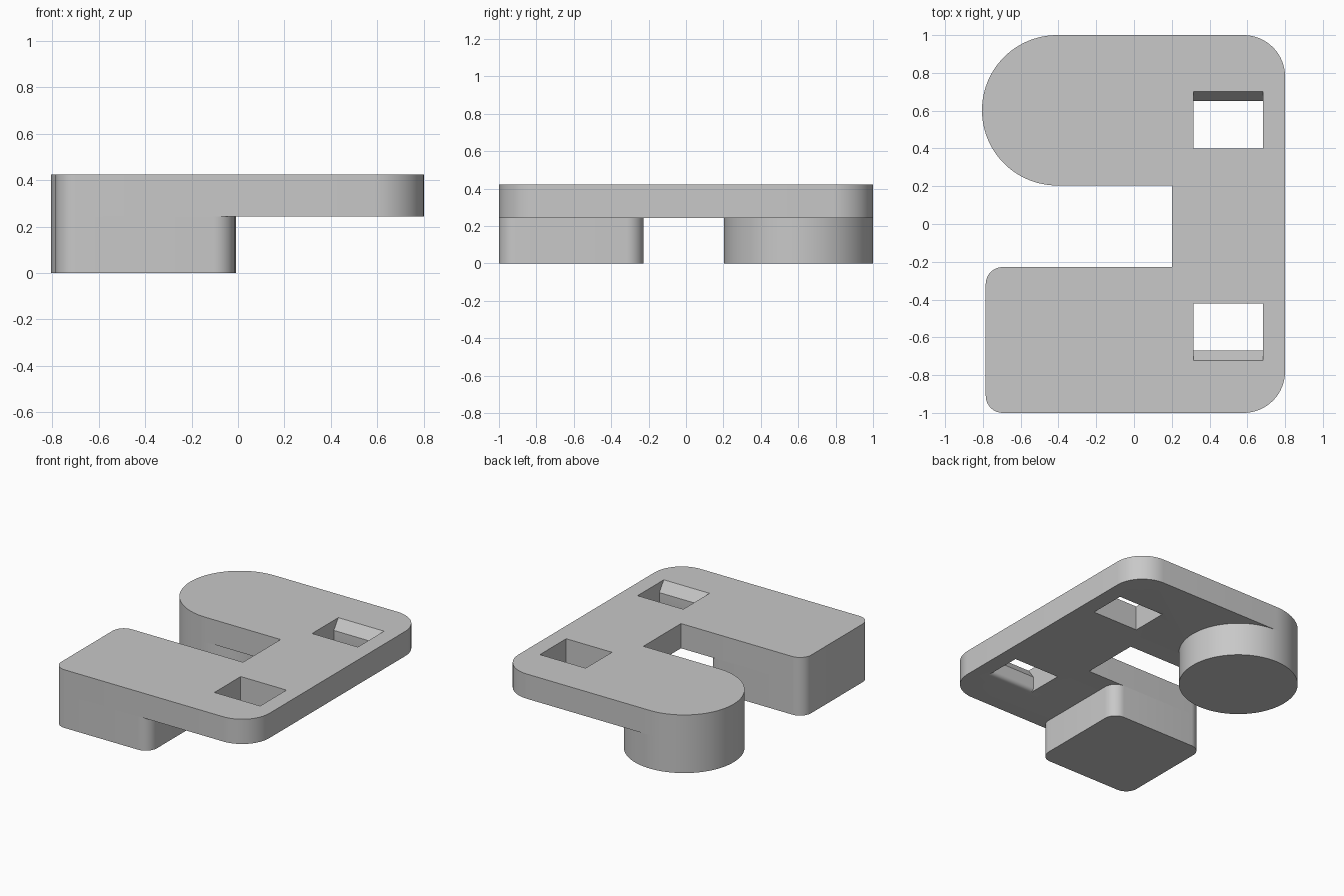
import bpy, bmesh
from math import cos, sin, radians
from mathutils import Vector

if "Cube" in bpy.data.objects:
    bpy.data.objects.remove(bpy.data.objects["Cube"], do_unlink=True)

grey = bpy.data.materials.new("plain grey")
grey.use_nodes = True
grey.diffuse_color = (0.58, 0.58, 0.58, 1)
grey.node_tree.nodes["Principled BSDF"].inputs["Base Color"].default_value = grey.diffuse_color

TOP, UNDER = 0.423, 0.243          # plate faces
ROUND = (-0.407, 0.602, 0.398)     # round end: centre and radius


def arc(cx, cy, r, start, end, steps=16):
    angles = [radians(start + (end - start) * i / steps) for i in range(steps + 1)]
    return [(cx + r * cos(a), cy + r * sin(a)) for a in angles]


def prism(name, points, offset):
    """Extrude a closed loop of 3D points along an offset."""
    bm = bmesh.new()
    face = bm.faces.new([bm.verts.new(p) for p in points])
    made = bmesh.ops.extrude_face_region(bm, geom=[face])["geom"]
    moved = [v for v in made if isinstance(v, bmesh.types.BMVert)]
    bmesh.ops.translate(bm, verts=moved, vec=Vector(offset))
    bmesh.ops.recalc_face_normals(bm, faces=bm.faces)
    mesh = bpy.data.meshes.new(name)
    bm.to_mesh(mesh)
    bm.free()
    mesh.materials.append(grey)
    ob = bpy.data.objects.new(name, mesh)
    bpy.context.collection.objects.link(ob)
    return ob


def slab(name, outline, low, high):
    return prism(name, [(x, y, low) for x, y in outline], (0, 0, high - low))


# Top plate: two arms joined by a bridge, one arm with a round end
outline = (arc(0.58, -0.78, 0.22, -90, 0) + arc(0.58, 0.78, 0.22, 0, 90)
           + arc(*ROUND, 90, 270, 48)
           + [(0.2, 0.204), (0.2, -0.228)]
           + arc(-0.695, -0.318, 0.09, 90, 180, 10)
           + arc(-0.695, -0.91, 0.09, 180, 270, 10))
plate = slab("top_plate", outline, UNDER, TOP)

# Slots: outer wall bevelled at the top and rounded at the bottom
lip = arc(0.68, UNDER + 0.03, 0.03, 270, 180, 8)
profile = [(0.4, 0.6), (0.4, 0.1), (0.68, 0.1)] + lip + [(0.65, 0.35), (0.702, TOP), (0.702, 0.6)]
cutters = []
for side in ("back", "front"):
    loop = [(0.316, y if side == "back" else -0.02 - y, z) for y, z in profile]
    cutter = prism(side + "_slot_cutter", loop, (0.368, 0, 0))
    cutter.hide_render = True
    cut = plate.modifiers.new(side + "_slot", "BOOLEAN")
    cut.operation = "DIFFERENCE"
    cut.solver = "EXACT"
    cut.object = cutter
    cutters.append(cutter)
bpy.context.view_layer.update()
result = bpy.data.meshes.new_from_object(
    plate.evaluated_get(bpy.context.evaluated_depsgraph_get()))
plate.modifiers.clear()
plate.data = result
for cutter in cutters:
    bpy.data.objects.remove(cutter, do_unlink=True)

# Round post and square post under the arm ends
round_post = slab("round_post", arc(*ROUND, 90, 450, 96)[:-1], 0, UNDER)
square = []
for cx, cy, start in ((-0.105, -0.91, -90), (-0.105, -0.318, 0),
                      (-0.695, -0.318, 90), (-0.695, -0.91, 180)):
    square += arc(cx, cy, 0.09, start, start + 90, 10)
square_post = slab("square_post", square, 0, UNDER)

# Smooth the rounded walls, keep edges sharp
bpy.ops.object.select_all(action="DESELECT")
for ob in (plate, round_post, square_post):
    ob.select_set(True)
bpy.context.view_layer.objects.active = plate
bpy.ops.object.shade_smooth_by_angle(angle=radians(30))
